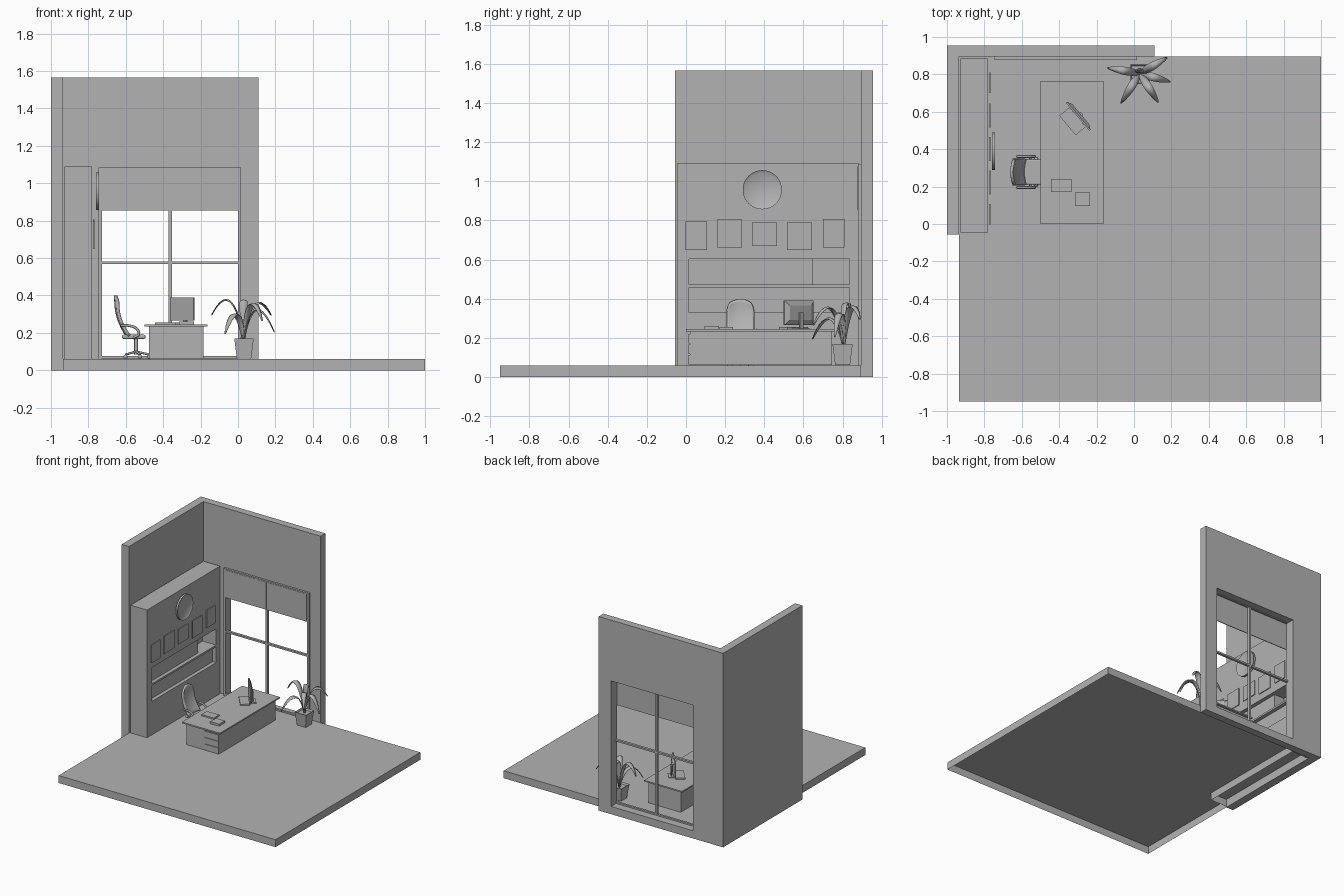
import bpy, bmesh, math
from mathutils import Vector, Matrix

if "Cube" in bpy.data.objects:
    bpy.data.objects.remove(bpy.data.objects["Cube"])

GREY = (0.45, 0.45, 0.45, 1)
grey = bpy.data.materials.new("plain grey")
grey.use_nodes = True
grey.diffuse_color = GREY
grey.node_tree.nodes["Principled BSDF"].inputs["Base Color"].default_value = GREY


def finish(name, bm, smooth=False, normals=True):
    if normals:
        bmesh.ops.recalc_face_normals(bm, faces=bm.faces)
    mesh = bpy.data.meshes.new(name)
    bm.to_mesh(mesh)
    bm.free()
    mesh.materials.append(grey)
    obj = bpy.data.objects.new(name, mesh)
    bpy.context.collection.objects.link(obj)
    if smooth:
        bpy.ops.object.select_all(action='DESELECT')
        obj.select_set(True)
        bpy.context.view_layer.objects.active = obj
        bpy.ops.object.shade_smooth_by_angle(angle=math.radians(40))
    return obj


def box(name, x, y, z, open_sides=()):
    """Box from three ranges; open_sides lists z directions left without a face."""
    bm = bmesh.new()
    bmesh.ops.create_cube(bm, size=1)
    for v in bm.verts:
        v.co = Vector([r[0] if c < 0 else r[1] for r, c in zip((x, y, z), v.co)])
    bm.normal_update()
    gone = [f for f in bm.faces if abs(f.normal.z) > 0.9 and round(f.normal.z) in open_sides]
    bmesh.ops.delete(bm, geom=gone, context='FACES')
    return finish(name, bm, normals=not open_sides)


def prism(name, points, low, high, axis="z", smooth=False):
    """Extrude a flat outline along an axis."""
    def place(a, b, t):
        return (a, b, t) if axis == "z" else (a, t, b) if axis == "y" else (t, a, b)
    bm = bmesh.new()
    face = bm.faces.new([bm.verts.new(place(a, b, low)) for a, b in points])
    ext = bmesh.ops.extrude_face_region(bm, geom=[face])
    move = Vector(place(0, 0, high - low))
    bmesh.ops.translate(bm, vec=move, verts=[g for g in ext["geom"] if isinstance(g, bmesh.types.BMVert)])
    return finish(name, bm, smooth)


def cut(obj, *cutters):
    for c in cutters:
        mod = obj.modifiers.new("cut", 'BOOLEAN')
        mod.operation, mod.solver, mod.object = 'DIFFERENCE', 'EXACT', c
        c.hide_render = True
        c.hide_set(True)


def tube(name, points, radius):
    curve = bpy.data.curves.new(name, 'CURVE')
    curve.dimensions = '3D'
    curve.bevel_depth, curve.bevel_resolution, curve.use_fill_caps = radius, 2, True
    curve.resolution_u = 6
    spline = curve.splines.new('BEZIER')
    spline.bezier_points.add(len(points) - 1)
    for p, co in zip(spline.bezier_points, points):
        p.co = co
        p.handle_left_type = p.handle_right_type = 'AUTO'
    curve.materials.append(grey)
    obj = bpy.data.objects.new(name, curve)
    bpy.context.collection.objects.link(obj)


# Floor slab, open underneath, and the corner walls with the window opening
box("floor", (-.935, 1), (-.95, .895), (0, .06), (-1,))
walls = prism("walls", [(-1, -.055), (-.935, -.055), (-.935, .895), (.11, .895), (.11, .955), (-1, .955)], 0, 1.565)
cut(walls, box("window_cutter", (-.73, 0), (.85, 1), (.062, 1.075)))

# Window trim, glazing bars and blinds
for side, x in (("left", (0, .017)), ("right", (-.745, -.727))):
    box(f"window_trim_{side}", x, (.878, .895), (.06, 1.085))
box("window_trim_top", (-.727, 0), (.878, .895), (1.07, 1.085))
box("window_trim_bottom", (-.727, 0), (.878, .895), (.064, .076))
box("window_post", (-.371, -.354), (.882, .902), (.076, 1.07))
for side, x in (("right", (-.727, -.371)), ("left", (-.354, 0))):
    box(f"window_bar_{side}", x, (.882, .902), (.568, .582))
for side, x in (("right", (-.727, -.364)), ("left", (-.361, 0))):
    box(f"blind_{side}", x, (.876, .882), (.853, 1.075))

# Wall unit with niches and a plinth
unit = box("wall_unit", (-.928, -.78), (-.045, .885), (.06, 1.09))
cut(unit,
    box("panel_cutter", (-.81, -.7), (.015, .651), (.472, .602)),
    box("niche_cutter", (-.90, -.7), (.65, .835), (.472, .602)),
    box("shelf_cutter", (-.81, -.7), (.015, .835), (.33, .457)))
box("wall_unit_plinth", (-.928, -.78), (-.045, .885), (0, .06), (-1, 1))

# Row of picture plates: centre y, centre z, half width, half height
for i, (y, z, w, h) in enumerate([(.052, .722, .055, .073), (.222, .733, .064, .071), (.402, .73, .064, .06),
                                  (.58, .72, .064, .07), (.755, .735, .055, .072)]):
    box(f"picture_{i + 1}", (-.774, -.768), (y - w, y + w), (z - h, z + h))

# Wall clock with a raised rim
bm = bmesh.new()
bmesh.ops.create_cone(bm, cap_ends=True, segments=40, radius1=.1, radius2=.1, depth=.016,
                      matrix=Matrix.Translation((-.75, .39, .957)) @ Matrix.Rotation(math.pi / 2, 4, 'Y'))
bm.normal_update()
dial = [f for f in bm.faces if f.normal.x > .9]
bmesh.ops.inset_region(bm, faces=dial, thickness=.014)
bmesh.ops.translate(bm, vec=(-.009, 0, 0), verts=dial[0].verts)
finish("clock", bm, True)

# Desk with drawer fronts
box("desk_top", (-.5, -.162), (0, .765), (.234, .245))
box("desk_body", (-.475, -.185), (.02, .745), (.062, .234))
for i, z in enumerate((.065, .118, .171)):
    box(f"drawer_{i + 1}", (-.31, -.185), (.014, .02), (z, z + .048))
box("desk_folder", (-.445, -.335), (.17, .24), (.245, .256))
box("desk_pad", (-.315, -.235), (.095, .168), (.245, .262))

# Monitor with a hipped back, its stand and the keyboard, turned towards the chair
turn = Matrix.Translation((-.298, .575, 0)) @ Matrix.Rotation(math.radians(-50), 4, 'Z')
bm = bmesh.new()
bmesh.ops.create_cube(bm, size=1, matrix=Matrix.Translation((0, 0, .328)) @ Matrix.Diagonal((.195, .008, .124, 1)))
bm.normal_update()
rear = [f for f in bm.faces if f.normal.y > .9]
bmesh.ops.inset_region(bm, faces=rear, thickness=.036)
bmesh.ops.translate(bm, vec=(0, .014, 0), verts=rear[0].verts)
finish("monitor", bm).matrix_world = turn
box("monitor_neck", (-.012, .012), (.016, .026), (.249, .33)).matrix_world = turn
box("monitor_foot", (-.035, .035), (-.005, .045), (.245, .25)).matrix_world = turn
box("keyboard", (-.068, .068), (-.075, -.005), (.245, .256)).matrix_world = turn

# Chair back: a curved, round-topped shell
bm = bmesh.new()
bmesh.ops.create_grid(bm, x_segments=12, y_segments=12, size=1)
for v in bm.verts:
    u, t = v.co.x, (v.co.y + 1) / 2
    width = .07 if t < .75 else .07 - .016 * ((t - .75) / .25) ** 2
    rise = .185 + t * (.215 - .022 * u * u)
    v.co = (-.592 - .062 * t ** .8 - .016 * math.sin(math.pi * t) + .012 * u * u, .278 + u * width, rise)
back = finish("chair_back", bm, True)
mod = back.modifiers.new("thickness", 'SOLIDIFY')
mod.thickness, mod.offset = .016, 0

# Chair seat, post, arms and star base
seat = box("chair_seat", (-.62, -.495), (.21, .346), (.168, .19))
mod = seat.modifiers.new("rounding", 'BEVEL')
mod.width, mod.segments = .008, 3
tube("chair_post", [(-.545, .278, .085), (-.545, .278, .17)], .01)
for side, y in (("front", .195), ("rear", .361)):
    tube(f"chair_arm_{side}", [(-.628, y, .24), (-.58, y, .238), (-.542, y, .222), (-.53, y, .195), (-.555, y, .176)], .007)
    tube(f"chair_arm_foot_{side}", [(-.555, y, .176), (-.555, .278, .17)], .006)
for i in range(5):
    a = math.tau * i / 5
    tip = Vector((-.545 + .07 * math.cos(a), .278 + .07 * math.sin(a), .084))
    tube(f"chair_leg_{i + 1}", [(-.545, .278, .1), tip], .006)
    bm = bmesh.new()
    bmesh.ops.create_uvsphere(bm, u_segments=10, v_segments=6, radius=.012, matrix=Matrix.Translation((tip.x, tip.y, .072)))
    finish(f"chair_castor_{i + 1}", bm, True)

# Tapered square plant pot
bm = bmesh.new()
bmesh.ops.create_cone(bm, cap_ends=True, segments=4, radius1=.054, radius2=.073, depth=.108,
                      matrix=Matrix.Translation((.032, .8, .115)) @ Matrix.Rotation(math.pi / 4, 4, 'Z'))
bm.normal_update()
soil = [f for f in bm.faces if f.normal.z > .9]
bmesh.ops.inset_region(bm, faces=soil, thickness=.008)
bmesh.ops.translate(bm, vec=(0, 0, -.015), verts=soil[0].verts)
finish("plant_pot", bm)

# Arching leaves: reach in x and y, peak height, tip height
for i, (dx, dy, peak, tip) in enumerate([(-.172, .03, .385, .30), (.148, .085, .36, .3), (.165, -.045, .35, .21),
                                         (.1, -.155, .37, .27), (-.1, -.16, .32, .2), (0, .03, .33, .36)]):
    bm = bmesh.new()
    reach = Vector((dx, dy, 0))
    side = Vector((-dy, dx, 0)).normalized()
    rows = []
    for k in range(11):
        t = k / 10
        z = .15 * (1 - t) ** 2 + 2 * t * (1 - t) * (peak * 1.35) + tip * t * t
        w = .002 + .02 * math.sin(math.pi * min(1, t * .95 + .03)) ** .8
        mid = Vector((.03, .805, z)) + reach * t ** 1.3
        rows.append([bm.verts.new(mid + side * w * s - Vector((0, 0, .006 * abs(s)))) for s in (-1, 0, 1)])
    for a, b in zip(rows, rows[1:]):
        for j in (0, 1):
            bm.faces.new((a[j], a[j + 1], b[j + 1], b[j]))
    leaf = finish(f"leaf_{i + 1}", bm, True)
    leaf.modifiers.new("thickness", 'SOLIDIFY').thickness = .003
